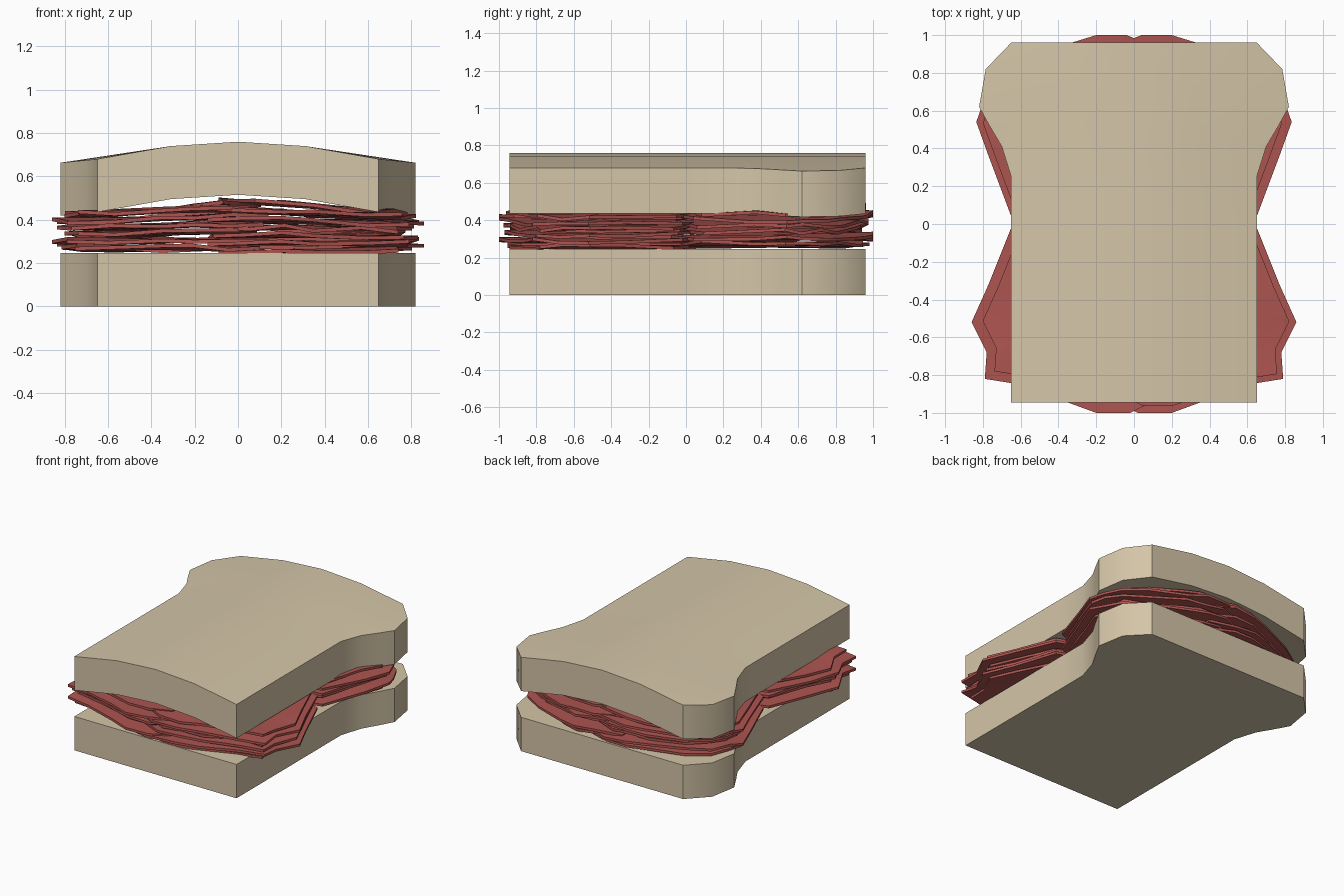
import bpy, bmesh, math, random

if "Cube" in bpy.data.objects:
    bpy.data.objects.remove(bpy.data.objects["Cube"])

random.seed(4)


def material(name, color):
    m = bpy.data.materials.new(name)
    m.diffuse_color = (*color, 1)
    m.use_nodes = True
    m.node_tree.nodes["Principled BSDF"].inputs["Base Color"].default_value = m.diffuse_color
    return m


BREAD = material("bread", (0.66, 0.56, 0.39))
MEAT = material("meat", (0.42, 0.09, 0.08))

# Half outline of a slice of bread: (y, half width)
OUTLINE = [(-0.945, 0.65), (0.03, 0.65), (0.25, 0.65), (0.41, 0.70), (0.52, 0.765),
           (0.62, 0.82), (0.82, 0.785), (0.96, 0.65)]
# Sag of the domed slice: (distance from centre, drop)
SAG = [(0, 0), (0.31, 0.02), (0.65, 0.08), (0.82, 0.097)]


def sag(x):
    x = abs(x)
    for (a, da), (b, db) in zip(SAG, SAG[1:]):
        if x <= b:
            return da + (db - da) * (x - a) / (b - a)
    return SAG[-1][1]


def finish(name, bm, mat):
    bmesh.ops.recalc_face_normals(bm, faces=bm.faces)
    me = bpy.data.meshes.new(name)
    bm.to_mesh(me)
    bm.free()
    me.materials.append(mat)
    ob = bpy.data.objects.new(name, me)
    bpy.context.collection.objects.link(ob)
    bpy.context.view_layer.objects.active = ob
    ob.select_set(True)
    bpy.ops.object.shade_smooth_by_angle(angle=math.radians(35))
    ob.select_set(False)
    return ob


def add_solid(bm, faces, offset):
    """Extrude a sheet straight up by offset into a closed slab."""
    r = bmesh.ops.extrude_face_region(bm, geom=faces, use_keep_orig=True)
    top = [g for g in r["geom"] if isinstance(g, bmesh.types.BMVert)]
    bmesh.ops.translate(bm, verts=top, vec=(0, 0, offset))


def bread(name, z, dome):
    bm = bmesh.new()
    rows = []
    for y, w in OUTLINE:
        xs = (-w, -0.31, 0, 0.31, w)
        rows.append([bm.verts.new((x, y, z - dome * sag(x))) for x in xs])
    faces = [bm.faces.new((a[i], a[i + 1], b[i + 1], b[i]))
             for a, b in zip(rows, rows[1:]) for i in range(4)]
    add_solid(bm, faces, 0.245)
    return finish(name, bm, BREAD)


# Bread: flat below, domed above
bread("bottom_bread", 0.0, 0)
bread("top_bread", 0.515, 1)

# Outlines of a meat slice in the front and back quarters (right side)
FRONT = [(0.02, -1.0), (0.20, -1.0), (0.35, -0.945), (0.60, -0.85), (0.79, -0.82),
         (0.78, -0.68), (0.86, -0.52), (0.77, -0.32), (0.65, -0.02), (0.35, 0.08),
         (0.05, 0.02), (-0.12, -0.45), (-0.14, -0.92)]
BACK = [(0.04, 1.0), (0.20, 1.0), (0.33, 0.96), (0.58, 0.86), (0.74, 0.76),
        (0.80, 0.64), (0.835, 0.54), (0.77, 0.36), (0.65, 0.04), (0.35, -0.08),
        (0.05, -0.02), (-0.12, 0.45), (-0.14, 0.93)]

LAYERS = 6


def meat_slice(bm, outline, side, layer, z):
    cx, cy = 0.33, math.copysign(0.46, outline[0][1])
    k = 1.0 if layer in (1, 4) else random.uniform(0.87, 0.97)
    lift = (0.03 if cy < 0 else 0.06) * layer / (LAYERS - 1)

    def vert(x, y, j):
        h = z + random.uniform(-j, j) + lift * max(0, 1 - abs(x) / 0.65)
        return bm.verts.new((side * x, y, h))

    ring = [vert(cx + (x - cx) * k, cy + (y - cy) * k, 0.012) for x, y in outline]
    centre = vert(cx, cy, 0.004)
    faces = [bm.faces.new((centre, ring[i], ring[(i + 1) % len(ring)]))
             for i in range(len(ring))]
    add_solid(bm, faces, 0.017)


# Meat: four overlapping slices in every layer
for layer in range(LAYERS):
    bm = bmesh.new()
    for n, (outline, side) in enumerate([(FRONT, 1), (BACK, -1), (FRONT, -1), (BACK, 1)]):
        meat_slice(bm, outline, side, layer, 0.25 + 0.031 * layer + 0.006 * n)
    finish(f"meat_layer_{layer + 1}", bm, MEAT)
